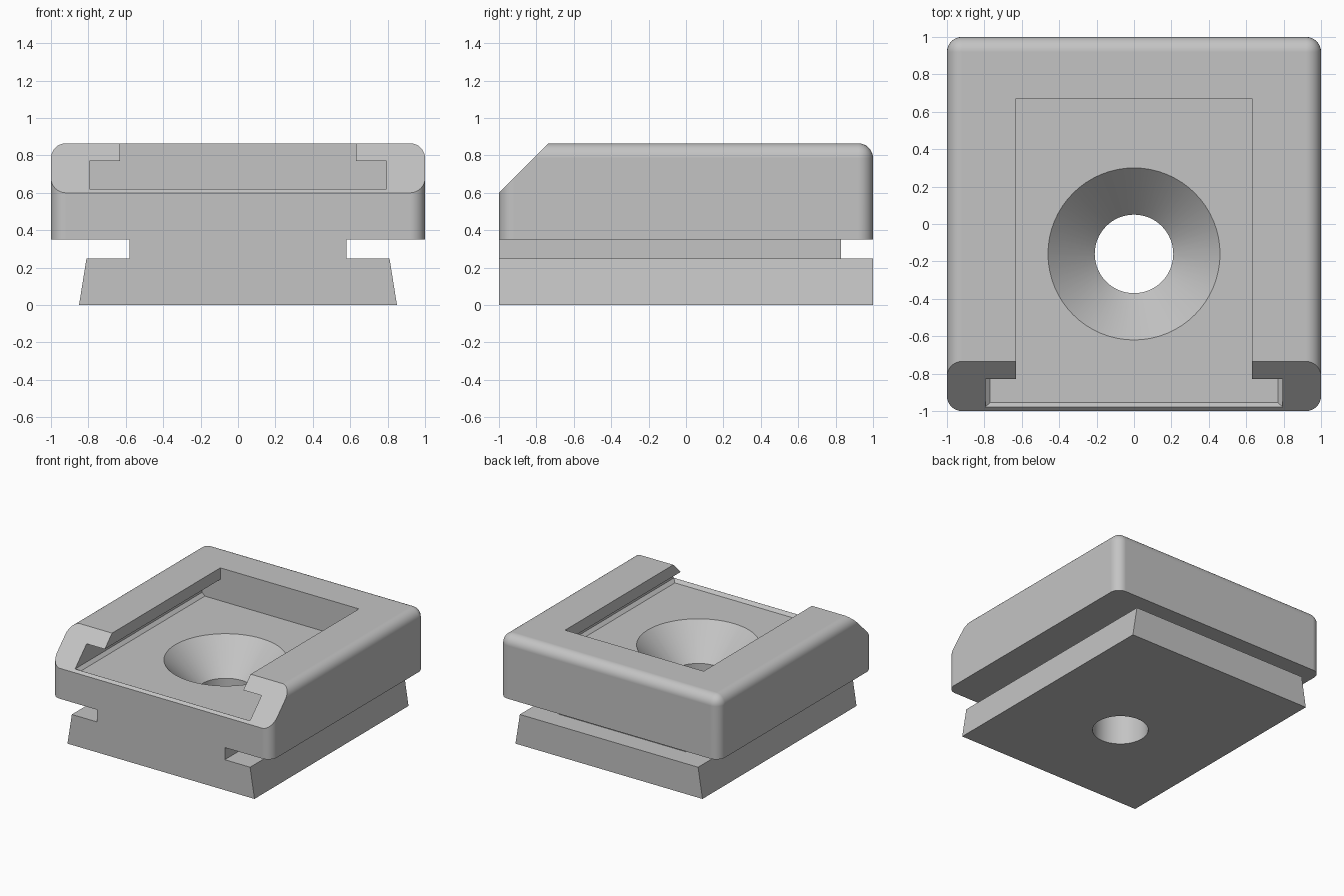
import bpy, bmesh, math
from mathutils import Vector

old = bpy.data.objects.get("Cube")
if old:
    bpy.data.objects.remove(old, do_unlink=True)

grey = bpy.data.materials.new("plain_grey")
grey.use_nodes = True
COLOUR = (0.55, 0.55, 0.55, 1)
grey.diffuse_color = COLOUR
for node in grey.node_tree.nodes:
    if node.type == 'BSDF_PRINCIPLED':
        node.inputs["Base Color"].default_value = COLOUR


def finish(name, bm):
    bmesh.ops.recalc_face_normals(bm, faces=bm.faces)
    mesh = bpy.data.meshes.new(name)
    bm.to_mesh(mesh)
    bm.free()
    mesh.materials.append(grey)
    obj = bpy.data.objects.new(name, mesh)
    bpy.context.collection.objects.link(obj)
    return obj


def prism(name, points, axis, lo, hi):
    """Extrude a closed profile along x (points are y, z) or y (points are x, z)."""
    place = (lambda p, t: (t, *p)) if axis == 'x' else (lambda p, t: (p[0], t, p[1]))
    bm = bmesh.new()
    face = bm.faces.new([bm.verts.new(place(p, lo)) for p in points])
    ext = bmesh.ops.extrude_face_region(bm, geom=[face])
    shift = Vector(place((0, 0), hi - lo))
    bmesh.ops.translate(bm, vec=shift,
                        verts=[g for g in ext["geom"] if isinstance(g, bmesh.types.BMVert)])
    return finish(name, bm)


def mirrored(half):
    """Complete a right-hand profile with its mirror image."""
    return half + [(-x, z) for x, z in reversed(half)]


def combine(target, tool, operation):
    mod = target.modifiers.new(operation.lower(), 'BOOLEAN')
    mod.operation, mod.object, mod.solver = operation, tool, 'EXACT'
    bpy.ops.object.select_all(action='DESELECT')
    bpy.context.view_layer.objects.active = target
    target.select_set(True)
    bpy.ops.object.modifier_apply(modifier=mod.name)
    bpy.data.objects.remove(tool, do_unlink=True)


# Upper block, rounded everywhere but along the underside
BASE, TOP = 0.35, 0.865
block = prism("clamp_block", mirrored([(1, BASE), (1, TOP)]), 'y', -1, 1)
bm = bmesh.new()
bm.from_mesh(block.data)
edges = [e for e in bm.edges if max(v.co.z for v in e.verts) > BASE + 0.1]
bmesh.ops.bevel(bm, geom=edges, offset=0.08, segments=8, profile=0.5, affect='EDGES')
bm.to_mesh(block.data)
bm.free()

# Sloped front
slope = prism("slope_cutter", [(-1.2, 0.4), (-0.6, 1), (-1.2, 1)], 'x', -1.2, 1.2)
combine(block, slope, 'DIFFERENCE')

# Undercut slot, open at the front and top
slot = prism("slot_cutter",
             mirrored([(0.795, 0.62), (0.795, 0.77), (0.63, 0.77), (0.63, 1)]),
             'y', -1.2, 0.67)
combine(block, slot, 'DIFFERENCE')

# Shallow pan in the slot floor with a sloped rim
bm = bmesh.new()
for x, front, back, z in ((0.77, -0.955, 0.67, 0.595),
                          (0.795, -0.979, 0.67, 0.62),
                          (0.7, -0.9, 0.6, 0.66)):
    for sx in (-x, x):
        for y in (front, back):
            bm.verts.new((sx, y, z))
bmesh.ops.convex_hull(bm, input=bm.verts)
combine(block, finish("pan_cutter", bm), 'DIFFERENCE')

# Neck and flared foot
neck = prism("neck", mirrored([(0.58, 0.2), (0.58, 0.4)]), 'y', -1, 0.83)
foot = prism("foot", mirrored([(0.85, 0), (0.81, 0.25)]), 'y', -1, 1)
combine(neck, foot, 'UNION')
combine(block, neck, 'UNION')

# Countersunk screw hole
bm = bmesh.new()
profile = [(0, -0.1), (0.21, -0.1), (0.21, 0.345), (0.56, 0.695), (0, 0.695)]
verts = [bm.verts.new((r, -0.16, z)) for r, z in profile]
path = [bm.edges.new(pair) for pair in zip(verts, verts[1:])]
bmesh.ops.spin(bm, geom=verts + path, cent=(0, -0.16, 0), axis=(0, 0, 1),
               angle=math.tau, steps=64)
bmesh.ops.remove_doubles(bm, verts=bm.verts, dist=0.0005)
combine(block, finish("screw_hole_cutter", bm), 'DIFFERENCE')

# Merge coplanar faces, then smooth only the rounded edges
bm = bmesh.new()
bm.from_mesh(block.data)
bmesh.ops.remove_doubles(bm, verts=bm.verts, dist=0.0002)
bmesh.ops.dissolve_limit(bm, angle_limit=math.radians(0.3), verts=bm.verts, edges=bm.edges)
for f in bm.faces:
    f.material_index = 0
bm.to_mesh(block.data)
bm.free()
block.data.materials.clear()
block.data.materials.append(grey)
block.select_set(True)
bpy.context.view_layer.objects.active = block
bpy.ops.object.shade_smooth_by_angle(angle=math.radians(30))
weighted = block.modifiers.new("flat_faces", 'WEIGHTED_NORMAL')
weighted.keep_sharp = True
weighted.weight = 100
